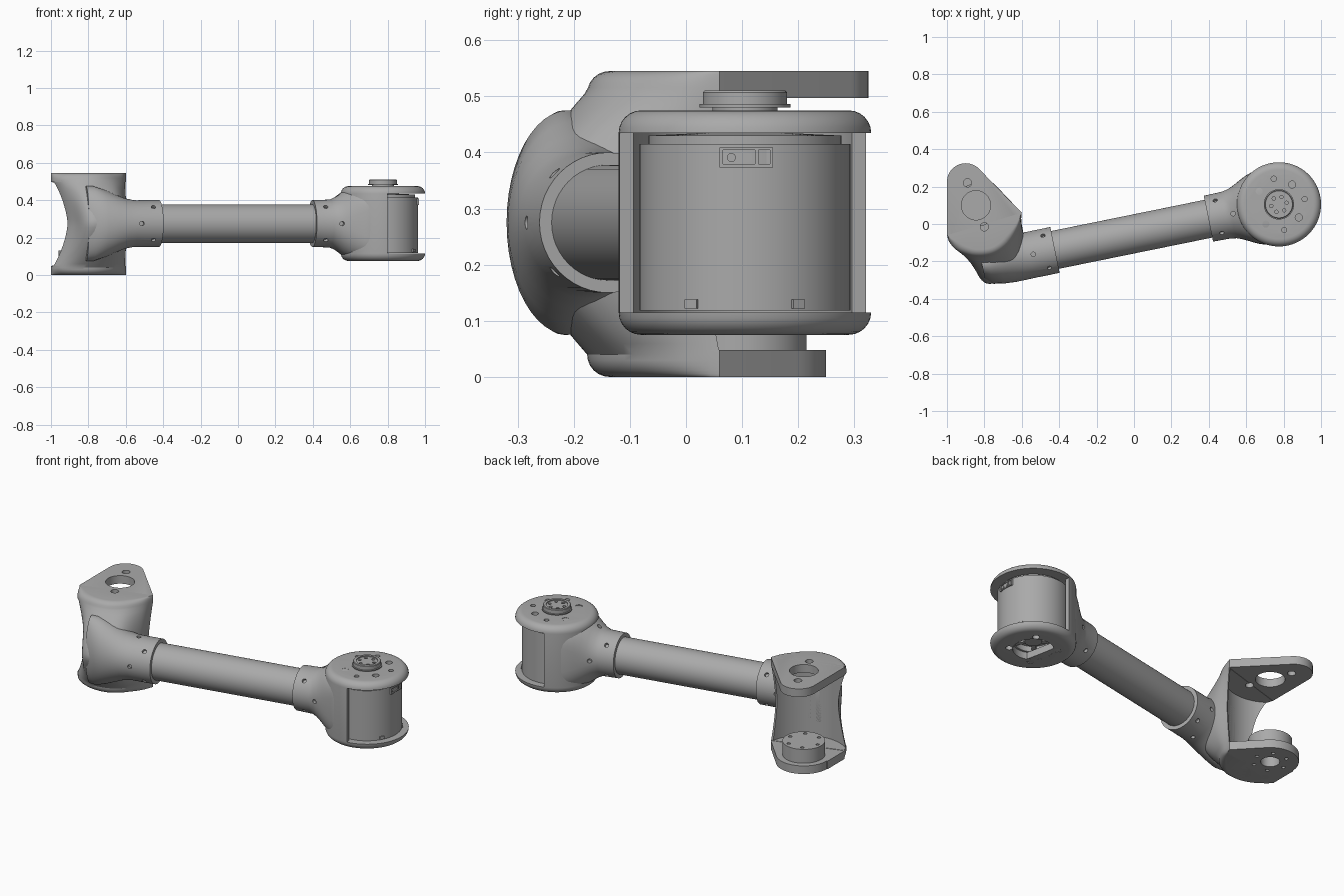
import bpy, bmesh
from math import sin, cos, pi, radians, sqrt, copysign
from mathutils import Matrix, Vector

cube = bpy.data.objects.get("Cube")
if cube:
    bpy.data.objects.remove(cube, do_unlink=True)


def material(name, value):
    m = bpy.data.materials.new(name)
    m.use_nodes = True
    colour = (value, value, value, 1)
    m.diffuse_color = colour
    m.node_tree.nodes["Principled BSDF"].inputs["Base Color"].default_value = colour
    return m


GREY = material("plain grey", 0.4)
MID_Z = 0.275
ARM = Matrix.Translation((0.775, 0.105, MID_Z)) @ Matrix.Rotation(radians(11.5), 4, "Z")
MOTOR = Matrix.Translation((0, 0, -MID_Z))          # heights in arm frame measured from the ground
MOTOR = ARM @ MOTOR
PIVOT = Matrix.Translation((-0.845, 0.1, 0))


def finish(name, bm):
    bmesh.ops.recalc_face_normals(bm, faces=bm.faces)
    mesh = bpy.data.meshes.new(name)
    bm.to_mesh(mesh)
    bm.free()
    mesh.materials.append(GREY)
    ob = bpy.data.objects.new(name, mesh)
    bpy.context.collection.objects.link(ob)
    return ob


def loft(name, rings):
    """Skin a stack of equal-length rings and cap both ends."""
    bm = bmesh.new()
    rows = [[bm.verts.new(p) for p in ring] for ring in rings]
    n = len(rows[0])
    for a, b in zip(rows, rows[1:]):
        for i in range(n):
            j = (i + 1) % n
            bm.faces.new((a[i], a[j], b[j], b[i]))
    bm.faces.new(rows[0])
    bm.faces.new(rows[-1])
    return finish(name, bm)


def turned(name, frame, profile, n=64):
    """Stack of circles given as (radius, height)."""
    return loft(name, [[frame @ Vector((r * cos(2 * pi * i / n), r * sin(2 * pi * i / n), z))
                        for i in range(n)] for r, z in profile])


def disc(name, frame, r, z0, z1, n=64):
    return turned(name, frame, [(r, z0), (r, z1)], n)


def box(name, frame, lo, hi):
    ring = [(lo[0], lo[1]), (hi[0], lo[1]), (hi[0], hi[1]), (lo[0], hi[1])]
    return loft(name, [[frame @ Vector((x, y, z)) for x, y in ring] for z in (lo[2], hi[2])])


def along_arm(name, sections, n=48):
    """Rounded sections (distance, half width, half height, squareness) along the arm axis."""
    def power(v, e):
        return copysign(abs(v) ** (2 / e), v)
    return loft(name, [[ARM @ Vector((u, w * power(cos(2 * pi * i / n), e), h * power(sin(2 * pi * i / n), e)))
                        for i in range(n)] for u, w, h, e in sections])


def cut(obs, cutters):
    for ob in obs:
        for c in cutters:
            mod = ob.modifiers.new("cut", "BOOLEAN")
            mod.operation, mod.solver, mod.object = "DIFFERENCE", "EXACT", c
        bpy.context.view_layer.update()
        graph = bpy.context.evaluated_depsgraph_get()
        mesh = bpy.data.meshes.new_from_object(ob.evaluated_get(graph))
        ob.modifiers.clear()
        ob.data = mesh
    for c in cutters:
        bpy.data.objects.remove(c, do_unlink=True)


def at(frame, radius, degrees):
    a = radians(degrees)
    return frame @ Matrix.Translation((radius * cos(a), radius * sin(a), 0))


def screw_cutters(spots):
    """Radial holes in a collar at (distance, angle)."""
    out = []
    for u, deg in spots:
        f = ARM @ Matrix.Translation((u, 0, 0)) @ Matrix.Rotation(radians(deg), 4, "X")
        out.append(disc("screw_cutter", f, 0.012, 0.108, 0.2, 16))
    return out


def smooth_path(pts, steps=5):
    """Catmull-Rom curve through the points."""
    p = [Vector(q) for q in pts]
    p = [2 * p[0] - p[1]] + p + [2 * p[-1] - p[-2]]
    out = []
    for a, b, c, d in zip(p, p[1:], p[2:], p[3:]):
        for k in range(steps):
            t = k / steps
            out.append(0.5 * (2 * b + (c - a) * t + (2 * a - 5 * b + 4 * c - d) * t ** 2
                              + (3 * b - a - 3 * c + d) * t ** 3))
    return out + [p[-2]]


# Long tube
along_arm("arm_tube", [(-1.4, 0.103, 0.103, 2), (-0.3, 0.103, 0.103, 2)])

# Motor housing: drum with rounded rims, and the flared neck that grips the tube
R = 0.225
fillet = [(R - 0.04 + 0.04 * sin(a), 0.04 - 0.04 * cos(a)) for a in [radians(15 * k) for k in range(7)]]
drum = turned("motor_housing", MOTOR, [(r, 0.075 + h) for r, h in fillet]
              + [(r, 0.475 - h) for r, h in reversed(fillet)], 96)
neck = along_arm("housing_neck", [
    (-0.385, 0.125, 0.125, 2), (-0.29, 0.127, 0.128, 2), (-0.26, 0.132, 0.142, 2.1),
    (-0.23, 0.143, 0.163, 2.3), (-0.2, 0.158, 0.182, 2.6), (-0.17, 0.174, 0.193, 3),
    (-0.14, 0.188, 0.198, 3.5), (-0.11, 0.197, 0.2, 4), (-0.06, 0.2, 0.2, 4)])
cut([drum, neck], [disc("pocket_cutter", MOTOR, 0.2, 0.115, 0.435),
                   box("window_cutter", MOTOR, (-0.02, -0.4, 0.115), (0.4, 0.4, 0.435))])
cut([neck], screw_cutters([(-0.33, 45), (-0.25, 90), (-0.33, 135), (-0.33, -45), (-0.25, -90),
                           (-0.33, -135), (-0.25, 0), (-0.25, 180)]))
rim_holes = [disc("hole_cutter", at(MOTOR, 0.127, 45 + 90 * k), 0.019, 0.05, 0.6, 20) for k in range(4)]
rim_holes += [disc("hole_cutter", at(MOTOR, 0.14, 90 * k), 0.014, 0.45, 0.6, 16) for k in (-1, 0, 1)]
rim_holes += [disc("opening_cutter", MOTOR, 0.107, 0.05, 0.13)]
cut([drum], rim_holes)

# Motor inside the housing
motor = turned("motor_body", MOTOR, [(0.188, 0.118), (0.188, 0.415), (0.172, 0.415), (0.172, 0.43), (0.05, 0.436)])
cut([motor], [disc("recess_cutter", MOTOR, 0.1, 0.1, 0.15)])
disc("motor_base_hub", MOTOR, 0.045, 0.12, 0.16)
for k in range(5):
    f = MOTOR @ Matrix.Rotation(2 * pi * k / 5, 4, "Z")
    box("motor_base_spoke", f, (0.03, -0.012, 0.125), (0.105, 0.012, 0.16))
for side in (-1, 1):
    box("motor_clip", MOTOR @ Matrix.Rotation(radians(-11.5 + 30 * side), 4, "Z"),
        (0.18, -0.012, 0.122), (0.194, 0.012, 0.138))

# Connector socket on the motor wall
front = MOTOR @ Matrix.Rotation(radians(-11.5), 4, "Z")
socket = box("motor_connector", front, (0.165, -0.045, 0.373), (0.192, 0.05, 0.409))
ports = [box("port_cutter", front, (0.184, a, 0.379), (0.21, b, 0.404)) for a, b in ((-0.039, 0.018), (0.024, 0.045))]
cut([socket], ports)
for y in (-0.024, 0.005):
    disc("connector_pin", front @ Matrix.Translation((0, y, 0.391)) @ Matrix.Rotation(pi / 2, 4, "Y"),
         0.008, 0.18, 0.19, 16)

# Output hub on top of the housing
hub = turned("output_hub", MOTOR, [(0.058, 0.44), (0.058, 0.48), (0.081, 0.48), (0.081, 0.486),
                                   (0.075, 0.486), (0.075, 0.507), (0.072, 0.51)])
cut([hub], [disc("hole_cutter", at(MOTOR, 0.042, 60 * k), 0.009, 0.49, 0.6, 16) for k in range(6)])
cut([hub], [disc("dish_cutter", MOTOR, 0.058, 0.504, 0.6)])

# Fork bracket: rounded wall that swells from the plate edge into the tube socket
edge = smooth_path([(-1, -0.06), (-0.985, -0.1), (-0.94, -0.145), (-0.85, -0.175),
                    (-0.75, -0.165), (-0.67, -0.11), (-0.615, -0.02), (-0.6, 0.06)])
nose = smooth_path([(-0.92, -0.06), (-0.915, -0.12), (-0.87, -0.2), (-0.815, -0.3),
                    (-0.75, -0.318), (-0.62, -0.27), (-0.59, -0.08), (-0.61, 0.03)])
CORE = Vector((-0.82, 0.06))


def rounded(z):
    """Edge outline at height z, pulled in near the outer faces by the fillet."""
    d = min(z, 0.545 - z)
    pull = 0.04 - sqrt(max(0, 0.04 ** 2 - (0.04 - d) ** 2)) if d < 0.04 else 0
    fade = [min(1, 4 * min(i, len(edge) - 1 - i) / len(edge)) for i in range(len(edge))]
    return [p + (CORE - p).normalized() * pull * f for p, f in zip(edge, fade)]


def wall_ring(z):
    t = min(1, abs(z - MID_Z) / 0.235)
    w = 1 - t ** 1.5
    return [p.lerp(q, w).to_3d() + Vector((0, 0, z)) for p, q in zip(rounded(z), nose)]


rim = [0.04 * (1 - cos(radians(15 * k))) for k in range(7)]
heights = rim + [0.04 + 0.465 * k / 24 for k in range(1, 24)] + [0.545 - h for h in reversed(rim)]
wall = loft("fork_wall", [wall_ring(z) for z in heights])
socket = along_arm("fork_tube_socket", [
    (-1.222, 0.125, 0.125, 2), (-1.36, 0.125, 0.125, 2), (-1.41, 0.126, 0.135, 2),
    (-1.46, 0.126, 0.155, 2), (-1.52, 0.122, 0.18, 2), (-1.58, 0.112, 0.2, 2), (-1.62, 0.08, 0.2, 2)])
cut([wall, socket], [disc("swing_cutter", PIVOT, 0.238, 0.05, 0.495, 96)])
cut([socket], screw_cutters([(-1.27, 45), (-1.34, 90), (-1.27, 135), (-1.27, -45), (-1.34, -90),
                             (-1.27, -135), (-1.34, 0), (-1.34, 180)]))


# Fork plates: shared curved edge, closed by a round end
def plate(name, levels, centre, radius):
    end = [Vector((centre[0] + radius * cos(radians(a)), centre[1] + radius * sin(radians(a))))
           for a in range(44, 181, 8)] + [Vector((-1, centre[1]))]
    return loft(name, [[p.to_3d() + Vector((0, 0, z)) for p in rounded(z) + end] for z in levels])


top = plate("fork_top_plate", [0.497] + [0.545 - h for h in reversed(rim)], (-0.9, 0.225), 0.1)
bottom = plate("fork_bottom_plate", rim + [0.048], (-0.845, 0.1), 0.15)
cut([top, wall], [disc("hole_cutter", PIVOT, 0.078, 0.4, 0.6)]
    + [disc("hole_cutter", Matrix.Translation((x, y, 0)), 0.022, 0.45, 0.6, 24)
       for x, y in ((-0.89, 0.22), (-0.8, -0.015))])
boss = disc("pivot_boss", PIVOT, 0.115, 0.03, 0.13)
cut([bottom, boss, wall], [disc("hole_cutter", PIVOT, 0.05, -0.1, 0.1)]
    + [disc("hole_cutter", at(PIVOT, 0.09, 60 * k), 0.01, -0.1, 0.2, 16) for k in range(6)])

# Smooth shading with crisp edges
bpy.ops.object.select_all(action="DESELECT")
for ob in bpy.context.scene.objects:
    if ob.type == "MESH":
        ob.select_set(True)
        bpy.context.view_layer.objects.active = ob
bpy.ops.object.shade_smooth_by_angle(angle=radians(32))
